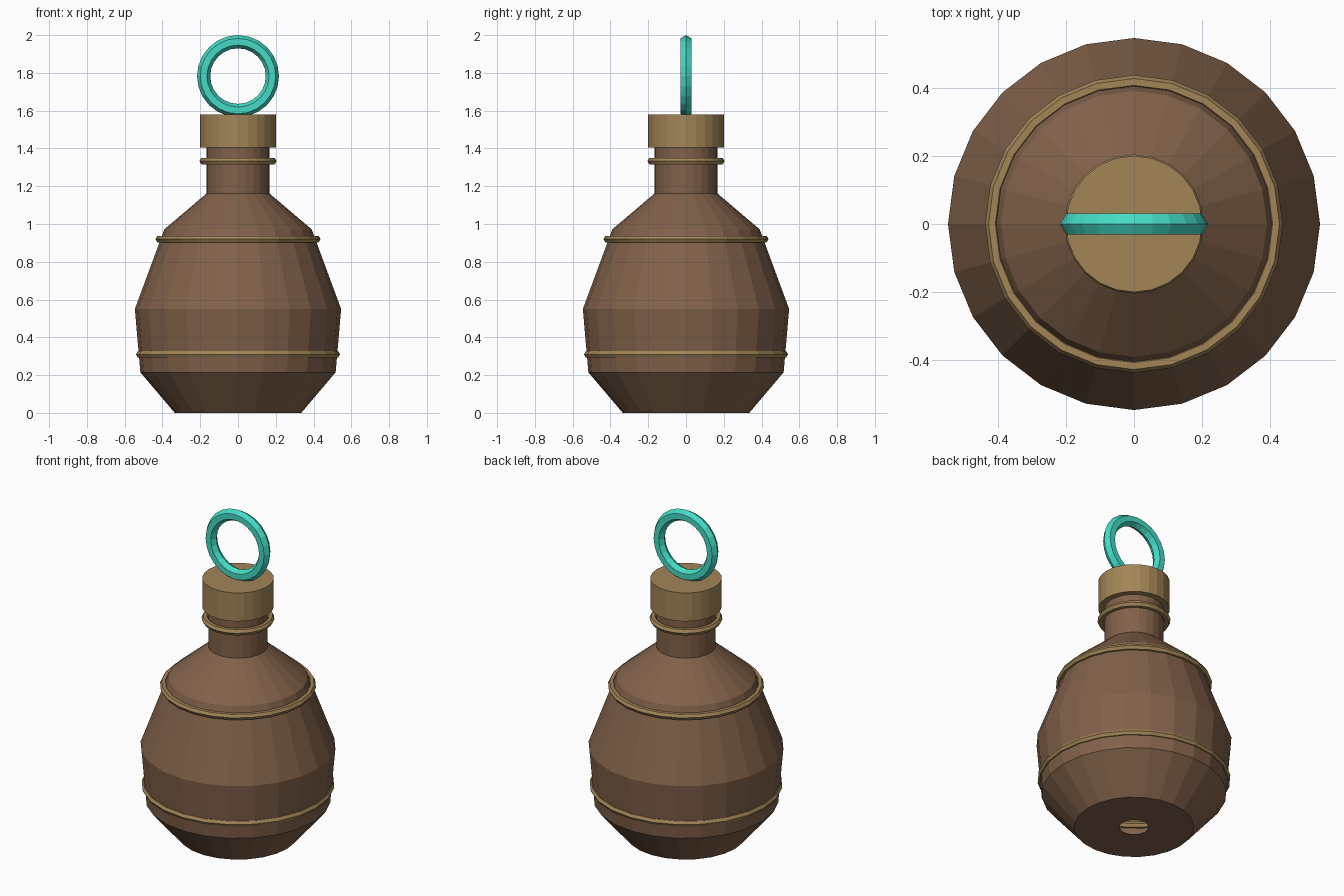
import bpy, math

if "Cube" in bpy.data.objects:
    bpy.data.objects.remove(bpy.data.objects["Cube"])

SIDES = 24


def material(name, rgb):
    m = bpy.data.materials.new(name)
    m.diffuse_color = (*rgb, 1)
    m.use_nodes = True
    m.node_tree.nodes["Principled BSDF"].inputs["Base Color"].default_value = m.diffuse_color
    return m


clay = material("brown_clay", (0.22, 0.12, 0.068))
brass = material("dull_brass", (0.36, 0.235, 0.095))
teal = material("teal", (0.06, 0.70, 0.56))


def lathe(name, profile, mat, closed=False):
    """Revolve (radius, z) points around z; closed joins last point to first."""
    n = len(profile)
    verts = [(r * math.cos(2 * math.pi * s / SIDES), r * math.sin(2 * math.pi * s / SIDES), z)
             for s in range(SIDES) for r, z in profile]
    faces = []
    for s in range(SIDES):
        a, b = s * n, (s + 1) % SIDES * n
        for i in range(n if closed else n - 1):
            j = (i + 1) % n
            faces.append((a + i, b + i, b + j, a + j))
    mesh = bpy.data.meshes.new(name)
    mesh.from_pydata(verts, [], faces)
    mesh.materials.append(mat)
    obj = bpy.data.objects.new(name, mesh)
    bpy.context.collection.objects.link(obj)
    return obj


def ring(name, major, minor, z, mat):
    """Ring with a six-sided section, pointed outward."""
    section = [(major + minor * math.cos(math.pi * k / 3), minor * math.sin(math.pi * k / 3))
               for k in range(6)]
    obj = lathe(name, section, mat, closed=True)
    obj.location.z = z
    return obj


# Bottle body, open at the small hole in the base
lathe("bottle_body", [(0.08, 0), (0.335, 0), (0.517, 0.215), (0.546, 0.55),
                      (0.39, 0.972), (0.166, 1.162), (0.166, 1.42)], clay)

# Bands around belly, shoulder and neck
for name, radius, z in (("belly_band", 0.52, 0.31),
                        ("shoulder_band", 0.417, 0.92),
                        ("neck_band", 0.184, 1.333)):
    ring(name, radius, 0.02, z, brass)

# Stopper
bpy.ops.mesh.primitive_cylinder_add(vertices=SIDES, radius=0.2, depth=0.175,
                                    location=(0, 0, 1.4925))
stopper = bpy.context.object
stopper.name = "stopper"
stopper.data.materials.append(brass)

# Upright pull ring
pull = ring("pull_ring", 0.182, 0.035, 1.783, teal)
pull.rotation_euler.x = math.pi / 2
